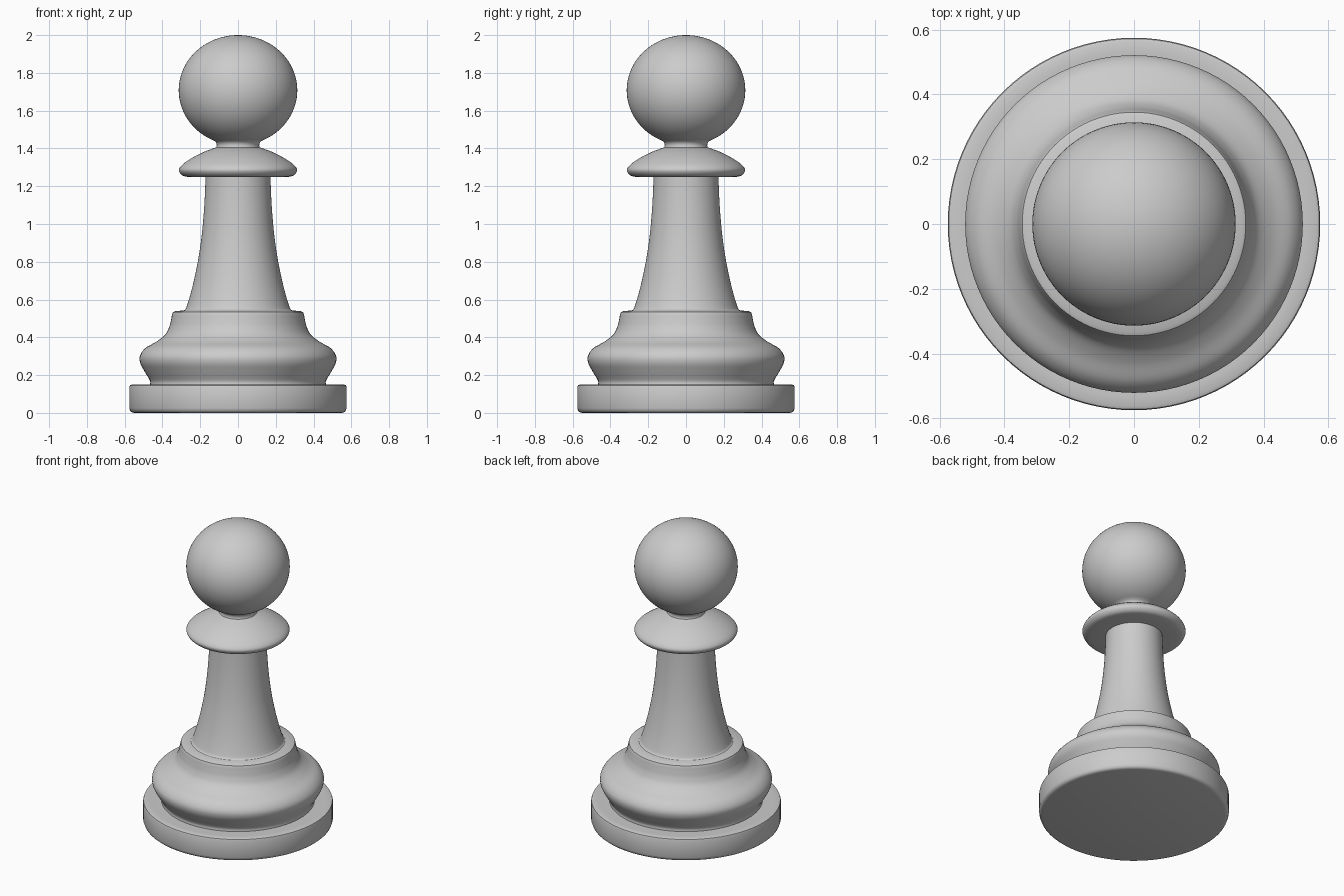
import bpy, bmesh, math
from mathutils import Vector

if "Cube" in bpy.data.objects:
    bpy.data.objects.remove(bpy.data.objects["Cube"])

SIDES = 96


def smooth(points, steps=5):
    """Catmull-Rom curve through the (radius, height) points."""
    p = [Vector(q) for q in points]
    p = [2 * p[0] - p[1]] + p + [2 * p[-1] - p[-2]]
    out = []
    for a, b, c, d in zip(p, p[1:], p[2:], p[3:]):
        for i in range(steps):
            t = i / steps
            out.append(0.5 * (2 * b + (c - a) * t + (2 * a - 5 * b + 4 * c - d) * t * t
                              + (3 * b - a - 3 * c + d) * t ** 3))
    return out + [p[-2]]


def lathe(name, profile):
    """Spin a profile around the z axis."""
    bm = bmesh.new()
    verts = [bm.verts.new((r, 0, z)) for r, z in profile]
    edges = [bm.edges.new(e) for e in zip(verts, verts[1:])]
    bmesh.ops.spin(bm, geom=verts + edges, axis=(0, 0, 1), cent=(0, 0, 0),
                   angle=2 * math.pi, steps=SIDES)
    bmesh.ops.remove_doubles(bm, verts=bm.verts, dist=1e-4)
    bmesh.ops.recalc_face_normals(bm, faces=bm.faces)
    # open shells: make sure the normals face outward
    if sum(f.normal.x * f.calc_center_median().x + f.normal.y * f.calc_center_median().y
           for f in bm.faces) < 0:
        bmesh.ops.reverse_faces(bm, faces=bm.faces)
    mesh = bpy.data.meshes.new(name)
    bm.to_mesh(mesh)
    bm.free()
    obj = bpy.data.objects.new(name, mesh)
    bpy.context.collection.objects.link(obj)
    bpy.ops.object.select_all(action='DESELECT')
    obj.select_set(True)
    bpy.context.view_layer.objects.active = obj
    bpy.ops.object.shade_smooth_by_angle(angle=math.radians(35))


# Foot disc with softened rims
lathe("base_disc", [(0, 0), (0.55, 0), (0.562, 0.003), (0.57, 0.01), (0.575, 0.025),
                    (0.575, 0.138), (0.572, 0.146), (0.562, 0.15), (0.53, 0.149), (0.465, 0.149)])

# Swelling foot, stepping up to a small ledge
lathe("base_bulge",
      smooth([(0.465, 0.149), (0.467, 0.172), (0.495, 0.22), (0.518, 0.265), (0.518, 0.305),
              (0.488, 0.345), (0.43, 0.378), (0.385, 0.415), (0.364, 0.455), (0.355, 0.49),
              (0.349, 0.522)])
      + [(0.345, 0.533), (0.335, 0.538), (0.285, 0.543)])

# Tapering stem
lathe("stem", smooth([(0.285, 0.543), (0.274, 0.558), (0.25, 0.635), (0.227, 0.73), (0.206, 0.84),
                      (0.191, 0.95), (0.181, 1.06), (0.175, 1.16), (0.172, 1.248)]))

# Collar with a flat underside
lathe("collar", [(0.172, 1.248)]
      + smooth([(0.255, 1.248), (0.29, 1.255), (0.309, 1.273), (0.311, 1.293), (0.29, 1.318),
                (0.24, 1.352), (0.18, 1.382), (0.115, 1.406)]))

# Neck and slightly flattened ball head
RX, RZ, CZ = 0.314, 0.292, 1.708
start = math.radians(-67)
ball = [(RX * math.cos(a), CZ + RZ * math.sin(a))
        for a in (start + (math.pi / 2 - start) * i / 40 for i in range(40))]
lathe("head", [(0.115, 1.406), (0.112, 1.416), (0.114, 1.428)] + ball + [(0, CZ + RZ)])
